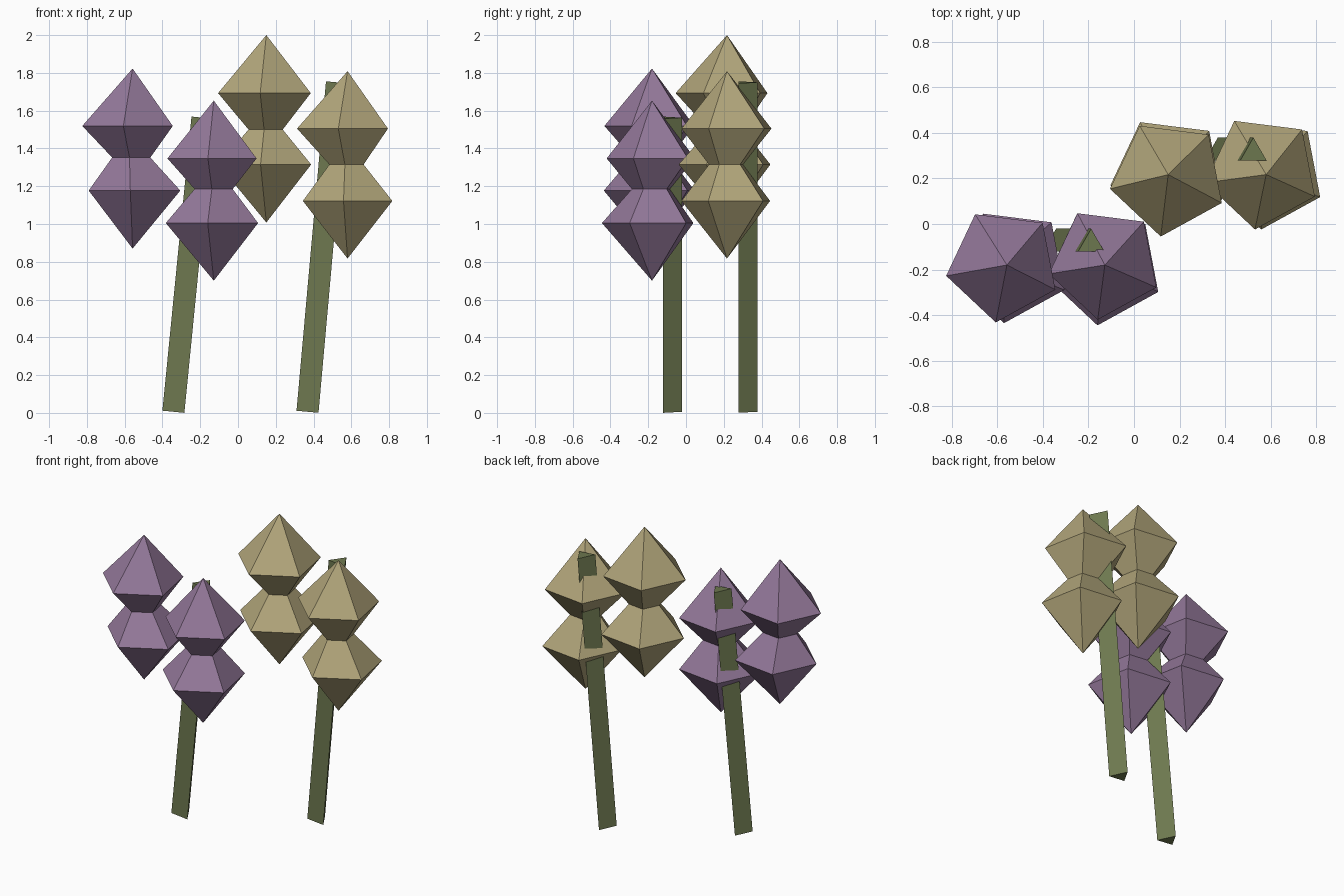
import bpy, bmesh, math

if "Cube" in bpy.data.objects:
    bpy.data.objects.remove(bpy.data.objects["Cube"])

def material(name, rgb):
    m = bpy.data.materials.new(name)
    m.diffuse_color = (*rgb, 1)
    m.use_nodes = True
    m.node_tree.nodes["Principled BSDF"].inputs["Base Color"].default_value = m.diffuse_color
    return m

PURPLE = material("dusty purple", (0.300, 0.192, 0.328))
TAN = material("straw tan", (0.450, 0.385, 0.200))
GREEN = material("stem green", (0.156, 0.191, 0.080))
SIDES, PHASE = 5, math.radians(46.8)


def flower(name, mat, x, y, top, bottom, rings):
    """Five-sided double bulb: two tips joined by rings of (z, radius, dx, dy)."""
    bm = bmesh.new()
    loops = []
    for z, r, dx, dy in rings:
        angles = [PHASE + math.tau * i / SIDES for i in range(SIDES)]
        loops.append([bm.verts.new((x + dx + r * math.cos(a), y + dy + r * math.sin(a), z))
                      for a in angles])
    tip, base = bm.verts.new((x, y, top)), bm.verts.new((x, y, bottom))
    for i in range(SIDES):
        j = (i + 1) % SIDES
        bm.faces.new((tip, loops[0][i], loops[0][j]))
        for upper, lower in zip(loops, loops[1:]):
            bm.faces.new((upper[i], lower[i], lower[j], upper[j]))
        bm.faces.new((base, loops[-1][j], loops[-1][i]))
    bmesh.ops.recalc_face_normals(bm, faces=bm.faces)
    me = bpy.data.meshes.new(name)
    bm.to_mesh(me)
    bm.free()
    me.materials.append(mat)
    bpy.context.collection.objects.link(bpy.data.objects.new(name, me))


def stem(name, y, x0, x1, z0, z1):
    """Leaning triangular prism, one edge at the back."""
    bpy.ops.mesh.primitive_cylinder_add(
        vertices=3, radius=0.0675, depth=math.hypot(x1 - x0, z1 - z0),
        location=((x0 + x1) / 2, y, (z0 + z1) / 2),
        rotation=(0, math.atan2(x1 - x0, z1 - z0), 0))
    ob = bpy.context.object
    ob.name = name
    ob.data.materials.append(GREEN)


# Stems
stem("front_stem", -0.088, -0.342, -0.188, 0.006, 1.563)
stem("back_stem", 0.312, 0.368, 0.524, 0.006, 1.75)

# Purple flowers on the front stem
flower("purple_flower_left", PURPLE, -0.558, -0.18, 1.823, 0.87,
       [(1.519, 0.254, -0.017, 0), (1.352, 0.107, -0.003, 0), (1.177, 0.257, 0.02, 0)])
flower("purple_flower_right", PURPLE, -0.128, -0.18, 1.653, 0.70,
       [(1.347, 0.250, 0, 0.008), (1.185, 0.107, 0.003, 0), (1.005, 0.259, 0, -0.008)])

# Tan flowers on the back stem
flower("tan_flower_left", TAN, 0.15, 0.217, 2.0, 1.008,
       [(1.693, 0.260, 0, -0.014), (1.50, 0.096, 0, 0), (1.315, 0.260, 0.002, 0.002)])
flower("tan_flower_right", TAN, 0.58, 0.217, 1.809, 0.817,
       [(1.505, 0.255, -0.017, 0.012), (1.315, 0.096, -0.002, 0), (1.122, 0.251, 0.01, 0.008)])
